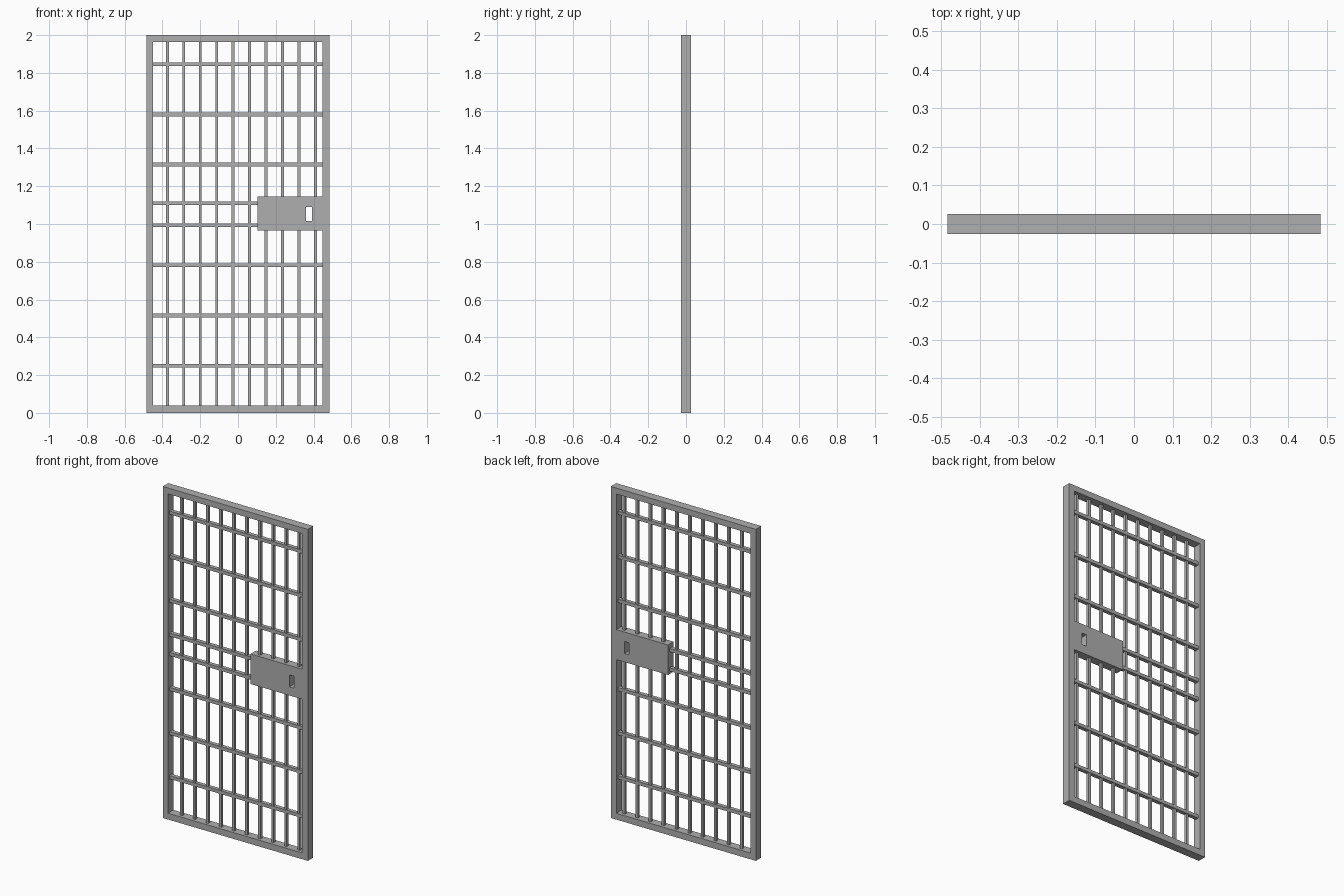
import bpy
import math

if "Cube" in bpy.data.objects:
    bpy.data.objects.remove(bpy.data.objects["Cube"])

DEPTH = 0.052

steel = bpy.data.materials.new("dark_grey_steel")
steel.diffuse_color = (0.43, 0.43, 0.43, 1)
steel.use_nodes = True
steel.node_tree.nodes["Principled BSDF"].inputs["Base Color"].default_value = steel.diffuse_color


def extruded_profile(name, loops, depth):
    """Fill x-z outlines (inner loops become holes) and extrude along y."""
    curve = bpy.data.curves.new(name, 'CURVE')
    curve.dimensions = '2D'
    curve.fill_mode = 'BOTH'
    curve.extrude = depth / 2
    for pts in loops:
        spline = curve.splines.new('POLY')
        spline.points.add(len(pts) - 1)
        for p, (x, z) in zip(spline.points, pts):
            p.co = (x, z, 0, 1)
        spline.use_cyclic_u = True
    obj = bpy.data.objects.new(name, curve)
    bpy.context.collection.objects.link(obj)
    obj.rotation_euler.x = math.pi / 2
    bpy.ops.object.select_all(action='DESELECT')
    obj.select_set(True)
    bpy.context.view_layer.objects.active = obj
    bpy.ops.object.convert(target='MESH')
    bpy.ops.object.shade_flat()
    obj = bpy.context.object
    obj.data.materials.clear()
    obj.data.materials.append(steel)


def rect(x0, x1, z0, z1):
    return [(x0, z0), (x1, z0), (x1, z1), (x0, z1)]


def box(name, x0, x1, z0, z1, depth):
    bpy.ops.mesh.primitive_cube_add(size=1, location=((x0 + x1) / 2, 0, (z0 + z1) / 2))
    obj = bpy.context.object
    obj.name = name
    obj.scale = (x1 - x0, depth, z1 - z0)
    obj.data.materials.append(steel)


def crossbar(name, x0, x1, z):
    box(name, x0, x1, z - 0.01, z + 0.01, 0.024)


def upright(name, x, z0, z1):
    box(name, x - 0.0075, x + 0.0075, z0, z1, 0.017)


# Frame with flush lock box on the right and a keyhole slot through it
L, R, B, T = -0.449, 0.447, 0.038, 1.964
LOCK_X, LOCK_B, LOCK_T = 0.102, 0.965, 1.146
opening = [(L, B), (R, B), (R, LOCK_B), (LOCK_X, LOCK_B),
           (LOCK_X, LOCK_T), (R, LOCK_T), (R, T), (L, T)]
extruded_profile("frame_and_lock_box",
                 [rect(-0.484, 0.484, 0, 2), opening,
                  rect(0.361, 0.391, 1.017, 1.089)], DEPTH)

# Horizontal bars; the middle pair stops at the lock box
for i, z in enumerate((0.25, 0.516, 0.782, 1.315, 1.58, 1.846)):
    crossbar(f"crossbar_{i}", L - 0.005, R + 0.005, z)
for i, z in enumerate((0.993, 1.11)):
    crossbar(f"lock_crossbar_{i}", L - 0.005, LOCK_X + 0.005, z)

# Vertical bars; those behind the lock box are split above and below it
for i in range(10):
    x = -0.374 + i * 0.0871
    if x < LOCK_X:
        upright(f"upright_bar_{i}", x, B - 0.005, T + 0.005)
    else:
        upright(f"lower_upright_bar_{i}", x, B - 0.005, LOCK_B + 0.005)
        upright(f"upper_upright_bar_{i}", x, LOCK_T - 0.005, T + 0.005)
